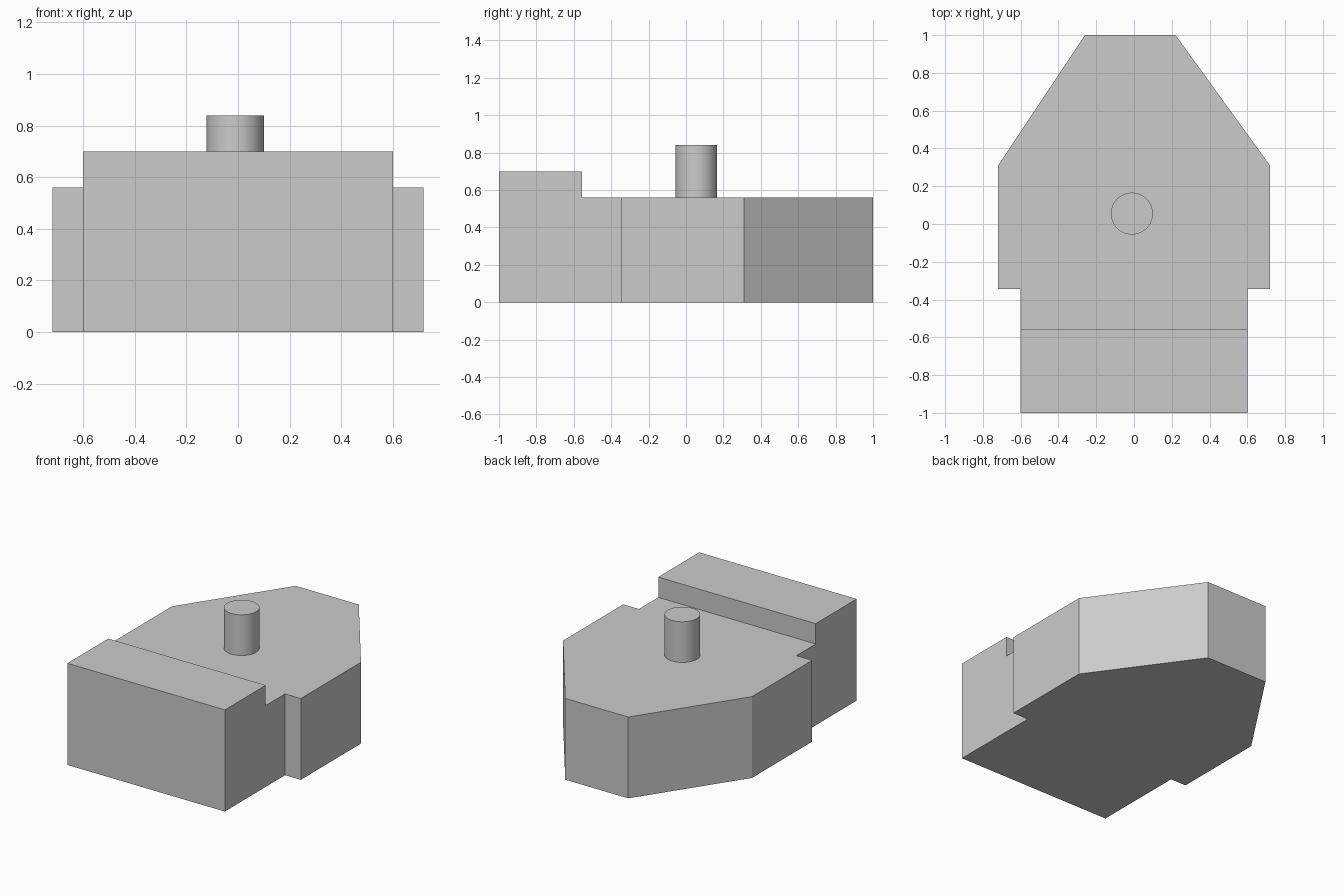
import bpy
import bmesh
import math

cube = bpy.data.objects.get("Cube")
if cube:
    bpy.data.objects.remove(cube, do_unlink=True)

DECK, STEP_TOP, POST_TOP = 0.56, 0.70, 0.84
STEP_Y = -0.555

grey = bpy.data.materials.new("light_grey")
grey.use_nodes = True
colour = (0.6, 0.6, 0.6, 1)
grey.diffuse_color = colour
grey.node_tree.nodes["Principled BSDF"].inputs["Base Color"].default_value = colour

# Body: plan outline extruded up to the deck
outline = [(-0.6, -1), (0.6, -1), (0.6, -0.345), (0.72, -0.345), (0.72, 0.31),
           (0.22, 1), (-0.26, 1), (-0.72, 0.31), (-0.72, -0.345), (-0.6, -0.345)]
bm = bmesh.new()
base = bm.faces.new([bm.verts.new((x, y, 0)) for x, y in outline])


def raise_face(face, height):
    """Extrude a face straight up."""
    geom = bmesh.ops.extrude_face_region(bm, geom=[face])["geom"]
    verts = [g for g in geom if isinstance(g, bmesh.types.BMVert)]
    bmesh.ops.translate(bm, verts=verts, vec=(0, 0, height))


bottom = base.copy()
raise_face(base, DECK)

# Raised step along the front of the deck
bmesh.ops.bisect_plane(bm, geom=bm.verts[:] + bm.edges[:] + bm.faces[:],
                       plane_co=(0, STEP_Y, 0), plane_no=(0, 1, 0))
step = next(f for f in bm.faces if all(v.co.z > DECK - 0.01 for v in f.verts)
            and f.calc_center_median().y < STEP_Y)
raise_face(step, STEP_TOP - DECK)

bmesh.ops.remove_doubles(bm, verts=bm.verts[:], dist=0.0001)
bmesh.ops.dissolve_limit(bm, angle_limit=math.radians(1),
                         verts=bm.verts[:], edges=bm.edges[:])
bmesh.ops.recalc_face_normals(bm, faces=bm.faces[:])
mesh = bpy.data.meshes.new("body")
bm.to_mesh(mesh)
bm.free()
body = bpy.data.objects.new("body", mesh)
bpy.context.collection.objects.link(body)
mesh.materials.append(grey)

# Round post standing on the deck
bpy.ops.mesh.primitive_cylinder_add(vertices=64, radius=0.111, depth=POST_TOP - DECK,
                                    location=(-0.011, 0.055, (POST_TOP + DECK) / 2))
post = bpy.context.object
post.name = "post"
post.data.materials.append(grey)
bpy.ops.object.shade_smooth_by_angle(angle=math.radians(30))
